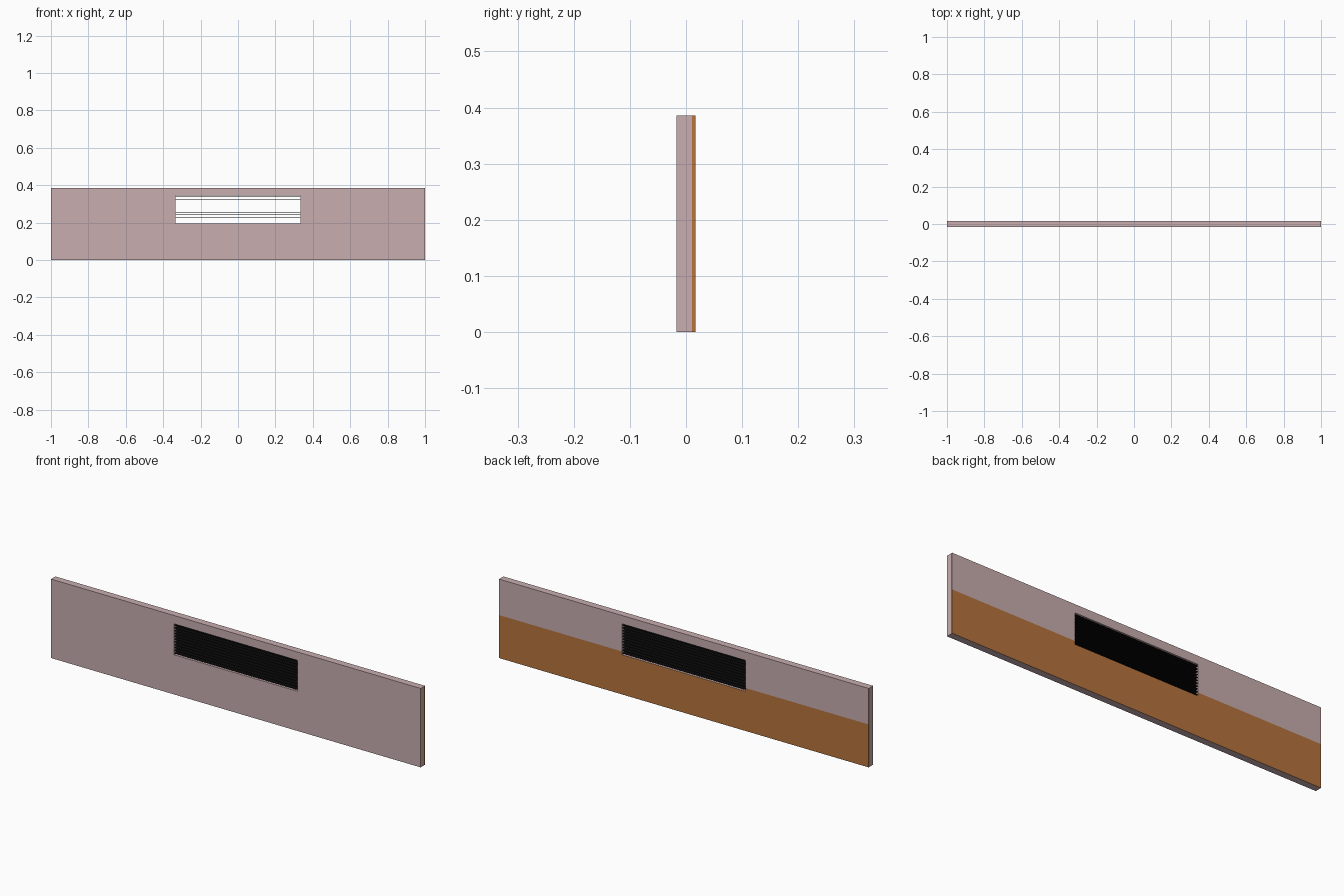
import bpy, bmesh

if "Cube" in bpy.data.objects:
    bpy.data.objects.remove(bpy.data.objects["Cube"])

W, D, H = 1.0, 0.017, 0.386           # half width, half depth, height
VX, V0, V1 = 0.334, 0.194, 0.345      # vent half width, bottom, top
SPLIT = 0.21                          # height of the brown band on the back
LAYER = 0.0107                        # start of the thin back layer


def material(name, color):
    m = bpy.data.materials.new(name)
    m.diffuse_color = (*color, 1)
    m.use_nodes = True
    m.node_tree.nodes["Principled BSDF"].inputs["Base Color"].default_value = m.diffuse_color
    return m


pink = material("dusty_pink", (0.58, 0.42, 0.43))
brown = material("wood_brown", (0.47, 0.175, 0.047))
black = material("slat_black", (0.003, 0.003, 0.003))


def add_object(name, bm, mats):
    mesh = bpy.data.meshes.new(name)
    bm.to_mesh(mesh)
    bm.free()
    for m in mats:
        mesh.materials.append(m)
    ob = bpy.data.objects.new(name, mesh)
    bpy.context.collection.objects.link(ob)
    return ob


# wall panel: front sheet with a vent hole, extruded back in two layers
bm = bmesh.new()
xs = (-W, -VX, VX, W)
zs = (0, V0, SPLIT, V1, H)
grid = [[bm.verts.new((x, -D, z)) for z in zs] for x in xs]
faces = []
for i in range(3):
    for j in range(4):
        if i == 1 and j in (1, 2):
            continue
        faces.append(bm.faces.new((grid[i][j], grid[i + 1][j],
                                   grid[i + 1][j + 1], grid[i][j + 1])))
for depth, keep in ((LAYER + D, True), (D - LAYER, False)):
    res = bmesh.ops.extrude_face_region(bm, geom=faces, use_keep_orig=keep)["geom"]
    faces = [g for g in res if isinstance(g, bmesh.types.BMFace)]
    verts = [g for g in res if isinstance(g, bmesh.types.BMVert)]
    bmesh.ops.translate(bm, verts=verts, vec=(0, depth, 0))
bmesh.ops.recalc_face_normals(bm, faces=bm.faces)
bm.normal_update()

# brown on the lower back and on the end edges of the back layer
for f in bm.faces:
    c = f.calc_center_median()
    low_back = f.normal.y > 0.9 and c.z < SPLIT
    end_edge = abs(c.x) > W - 0.001 and c.y > LAYER
    f.material_index = 1 if low_back or end_edge else 0
add_object("wall_panel", bm, [pink, brown])

# thin horizontal vent slats
COUNT = 11
step = (V1 - V0) / COUNT
for k in range(COUNT):
    bm = bmesh.new()
    bmesh.ops.create_cube(bm, size=1)
    bmesh.ops.scale(bm, verts=bm.verts, vec=(2 * VX, 2 * D - 0.001, 0.0012))
    bmesh.ops.translate(bm, verts=bm.verts, vec=(0, 0, V0 + step * (k + 0.5)))
    add_object(f"vent_slat_{k + 1}", bm, [black])
